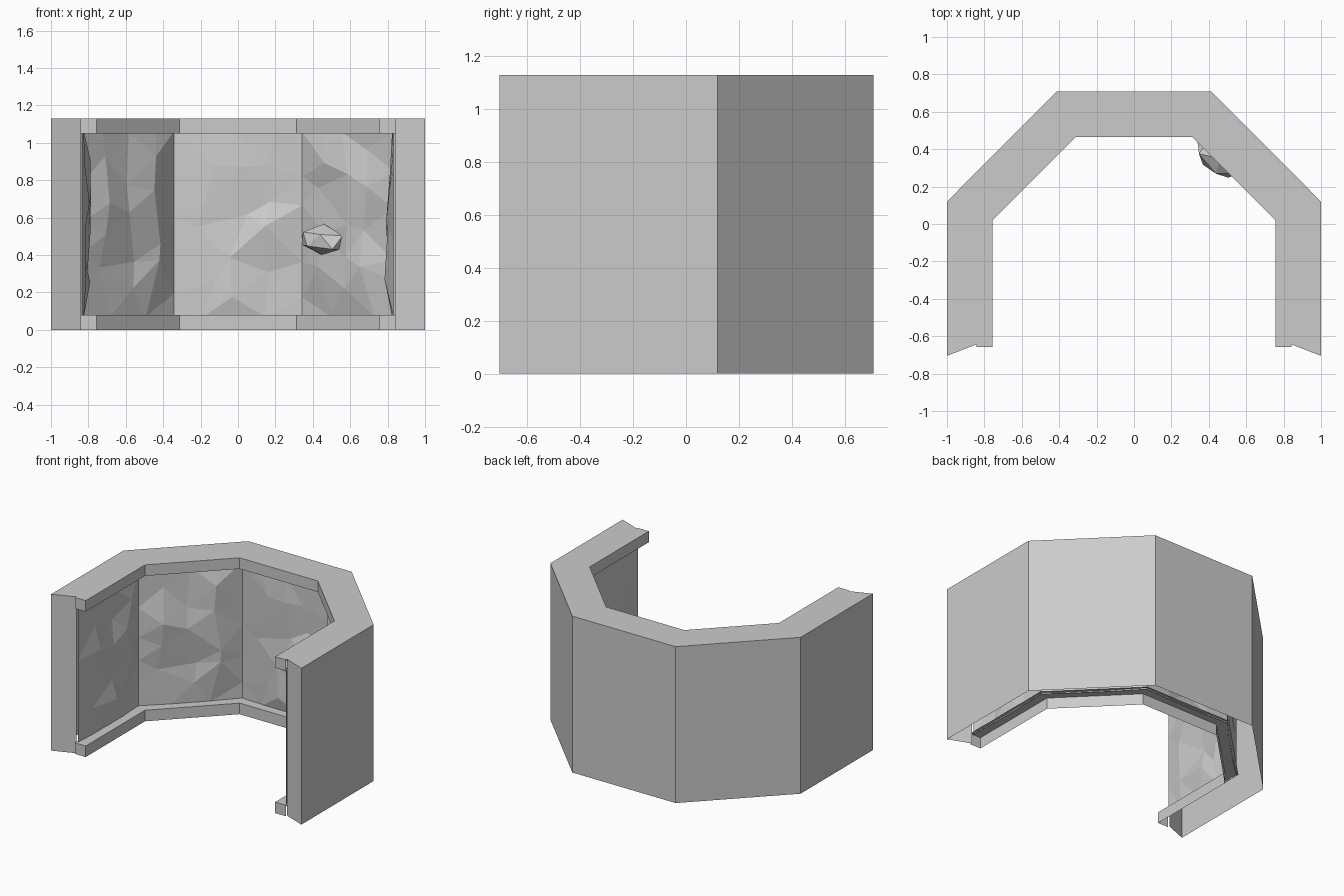
import bpy, bmesh, random
from mathutils import Vector, Matrix

if "Cube" in bpy.data.objects:
    bpy.data.objects.remove(bpy.data.objects["Cube"])

random.seed(4)
H, RAIL = 1.13, 0.08
T = 0.4142  # tan of half the 45 degree corner


def path(d, y_end):
    """Half-octagon plan line, moved inward by d."""
    half = [(1 - d, y_end), (1 - d, 0.12 - T * d), (0.413 - T * d, 0.708 - d)]
    return [(-x, y) for x, y in half] + [(x, y) for x, y in reversed(half)]


def make(name, bm):
    mesh = bpy.data.meshes.new(name)
    bm.to_mesh(mesh)
    bm.free()
    obj = bpy.data.objects.new(name, mesh)
    bpy.context.collection.objects.link(obj)
    return obj


def row(bm, pts, z):
    return [bm.verts.new((x, y, z)) for x, y in pts]


def strip(bm, a, b):
    for i in range(len(a) - 1):
        bm.faces.new((a[i], a[i + 1], b[i + 1], b[i]))


# Outer shell: back walls, top cap and slanted end caps, open underneath
outer, inner = path(0, -0.705), path(0.16, -0.643)
bm = bmesh.new()
ob, ot = row(bm, outer, 0), row(bm, outer, H)
it = row(bm, inner, H)
strip(bm, ot, ob)
strip(bm, it, ot)
for i in (0, -1):
    foot = bm.verts.new((inner[i][0], inner[i][1], 0))
    loop = (ob[i], foot, it[i], ot[i])
    bm.faces.new(loop if i == 0 else loop[::-1])
make("outer_shell", bm)


# Rails: bars that follow the inside at floor and top, hollow at the hidden back
def rail(name, z, sides):
    bm = bmesh.new()
    a, b = path(0.157, -0.657), path(0.243, -0.657)
    rows = [row(bm, p, h) for p, h in ((a, z), (b, z), (b, z + RAIL), (a, z + RAIL))]
    for i in sides:
        strip(bm, rows[i], rows[(i + 1) % 4])
    for i in (0, -1):
        loop = [r[i] for r in rows]
        bm.faces.new(loop if i == 0 else loop[::-1])
    make(name, bm)


rail("bottom_rail", 0, (1, 2))
rail("top_rail", H - RAIL, (0, 1, 2))

# Rough rock lining: jittered grid of flat triangles between the rails
line = [Vector(p) for p in path(0.168, -0.64)]
counts = [4, 4, 4, 4, 4]
cols = []
for s, n in enumerate(counts):
    a, b = line[s], line[s + 1]
    d = (b - a).normalized()
    for k in range(n + (s == 4)):
        corner = k == 0 or k == n
        cols.append((a.lerp(b, k / n), d, Vector((d.y, -d.x)), corner))
levels = 6
bm = bmesh.new()
grid = []
for c, (p, d, nrm, corner) in enumerate(cols):
    col = []
    for j in range(levels):
        edge = j in (0, levels - 1)
        z = 0.07 + (H - 0.14) * j / (levels - 1)
        q = p.copy()
        if not corner:
            q += d * random.uniform(-0.05, 0.05)
            q += nrm * (0.008 if edge else random.uniform(0.0, 0.05))
        if not edge and c not in (0, len(cols) - 1):
            z += random.uniform(-0.06, 0.06) + (0.05 if c % 2 else -0.05)
        col.append(bm.verts.new((q.x, q.y, z)))
    grid.append(col)
for l, r in zip(grid, grid[1:]):
    for j in range(levels - 1):
        v = [l[j], r[j], r[j + 1], l[j + 1]]
        # split each cell along its shorter diagonal
        if (v[0].co - v[2].co).length > (v[1].co - v[3].co).length:
            v = v[1:] + v[:1]
        bm.faces.new((v[0], v[1], v[2]))
        bm.faces.new((v[0], v[2], v[3]))
make("rock_lining", bm)

# Stone sticking out of the right-hand diagonal wall
bm = bmesh.new()
bmesh.ops.create_icosphere(bm, subdivisions=1, radius=1)
for v in bm.verts:
    v.co *= random.uniform(0.92, 1.1)
stone = make("wall_stone", bm)
stone.data.transform(Matrix.Translation((0.452, 0.355, 0.48))
                     @ Matrix.Rotation(-0.65, 4, 'Z')
                     @ Matrix.Rotation(0.1, 4, 'Y')
                     @ Matrix.Diagonal((0.145, 0.095, 0.08, 1)))
